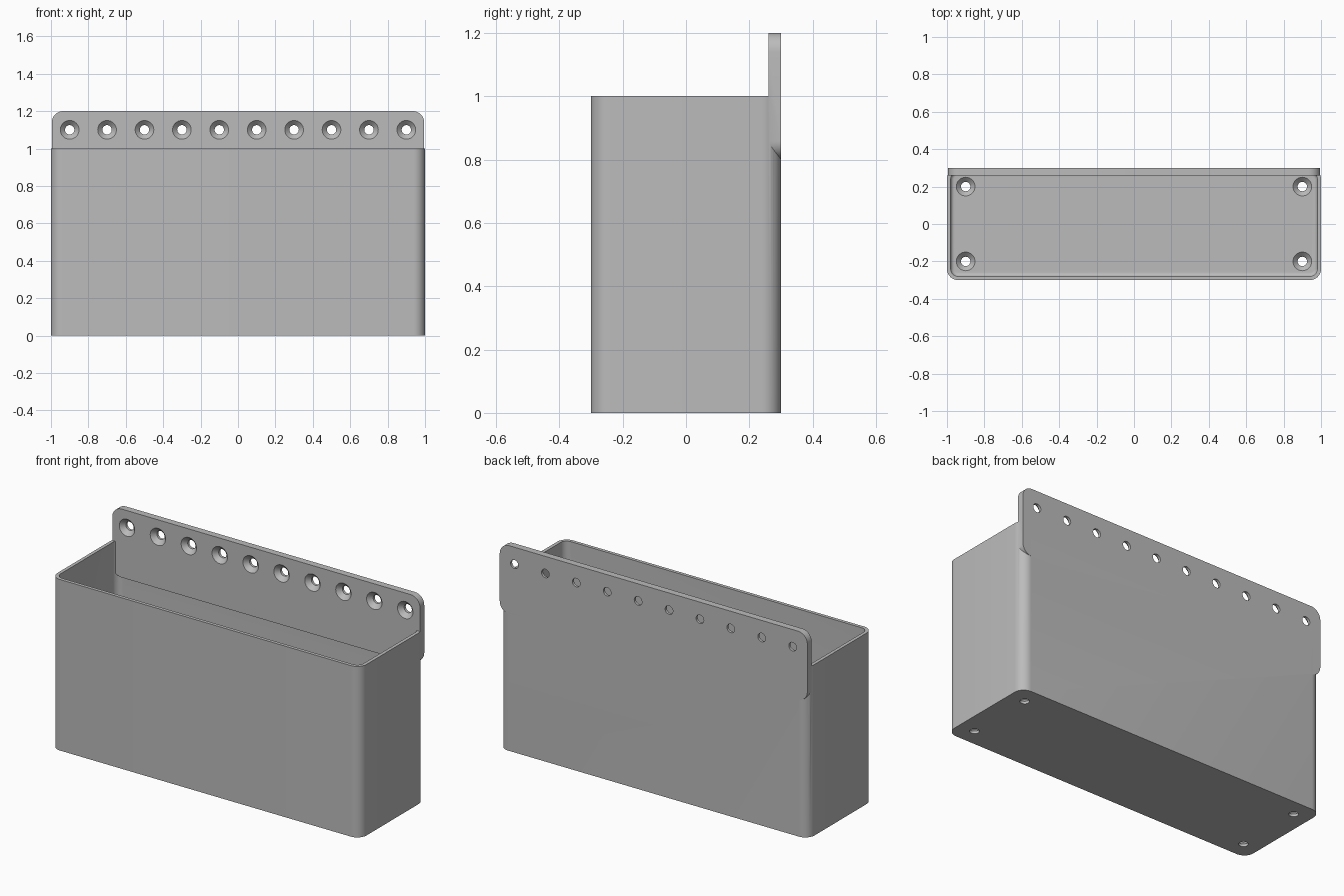
import bpy
import bmesh
from math import pi, cos, sin, radians
from mathutils import Matrix

if "Cube" in bpy.data.objects:
    bpy.data.objects.remove(bpy.data.objects["Cube"])

grey = bpy.data.materials.new("plain grey")
grey.use_nodes = True
grey.diffuse_color = (0.5, 0.5, 0.5, 1)
grey.node_tree.nodes["Principled BSDF"].inputs["Base Color"].default_value = (0.5, 0.5, 0.5, 1)


def make_object(name, bm):
    bmesh.ops.recalc_face_normals(bm, faces=bm.faces)
    mesh = bpy.data.meshes.new(name)
    bm.to_mesh(mesh)
    bm.free()
    mesh.materials.append(grey)
    obj = bpy.data.objects.new(name, mesh)
    bpy.context.collection.objects.link(obj)
    return obj


def rounded_block(name, low, high, axis, radius, floor_fillet=0):
    """Box whose edges along one axis are rounded, optionally with a filleted base."""
    bm = bmesh.new()
    bmesh.ops.create_cube(bm, size=1)
    for v in bm.verts:
        v.co = [(a + b) / 2 + c * (b - a) for a, b, c in zip(low, high, v.co)]
    edges = [e for e in bm.edges
             if abs((e.verts[0].co - e.verts[1].co).normalized()[axis]) > 0.9]
    bmesh.ops.bevel(bm, geom=edges, offset=radius, segments=10, profile=0.5, affect='EDGES')
    if floor_fillet:
        base = [e for e in bm.edges if all(abs(v.co.z - low[2]) < 1e-5 for v in e.verts)]
        bmesh.ops.bevel(bm, geom=base, offset=floor_fillet, segments=6, profile=0.5, affect='EDGES')
    return make_object(name, bm)


def screw_cutters(name, spots, rotation):
    """Countersunk hole shapes, wide end on the surface, pointing along local -z."""
    profile = [(0.055, 0.005), (0.025, -0.025), (0.025, -0.08)]
    count = 32
    bm = bmesh.new()
    for spot in spots:
        place = Matrix.Translation(spot) @ rotation
        rings = [[bm.verts.new(place @ Matrix.Translation(
                     (r * cos(2 * pi * i / count), r * sin(2 * pi * i / count), z)).translation)
                  for i in range(count)] for r, z in profile]
        for a, b in zip(rings, rings[1:]):
            for i in range(count):
                j = (i + 1) % count
                bm.faces.new((a[i], a[j], b[j], b[i]))
        bm.faces.new(rings[0])
        bm.faces.new(rings[-1])
    return make_object(name, bm)


def combine(target, other, operation):
    mod = target.modifiers.new(operation.lower(), 'BOOLEAN')
    mod.operation = operation
    mod.solver = 'EXACT'
    mod.object = other
    bpy.context.view_layer.objects.active = target
    bpy.ops.object.modifier_apply(modifier=mod.name)
    bpy.data.objects.remove(other)


# Open bin with thin walls
bin_body = rounded_block("wall_bin", (-1, -0.3, 0), (1, 0.3, 1), 2, 0.06)
cavity = rounded_block("cavity", (-0.98, -0.28, 0.04), (0.98, 0.28, 1.3), 2, 0.04, 0.02)
combine(bin_body, cavity, 'DIFFERENCE')

# Mounting plate along the back
plate = rounded_block("mounting_plate", (-0.995, 0.26, 0.8), (0.995, 0.3, 1.2), 1, 0.06)
combine(bin_body, plate, 'UNION')

# Row of countersunk screw holes in the plate, and one in each floor corner
row = [(-0.9 + 0.2 * i, 0.26, 1.1) for i in range(10)]
combine(bin_body, screw_cutters("plate_holes", row, Matrix.Rotation(pi / 2, 4, 'X')), 'DIFFERENCE')
corners = [(x, y, 0.04) for x in (-0.9, 0.9) for y in (-0.2, 0.2)]
combine(bin_body, screw_cutters("floor_holes", corners, Matrix.Identity(4)), 'DIFFERENCE')

# Smooth curves, sharp edges
bpy.ops.object.select_all(action='DESELECT')
bin_body.select_set(True)
bpy.context.view_layer.objects.active = bin_body
bpy.ops.object.shade_smooth_by_angle(angle=radians(30))
